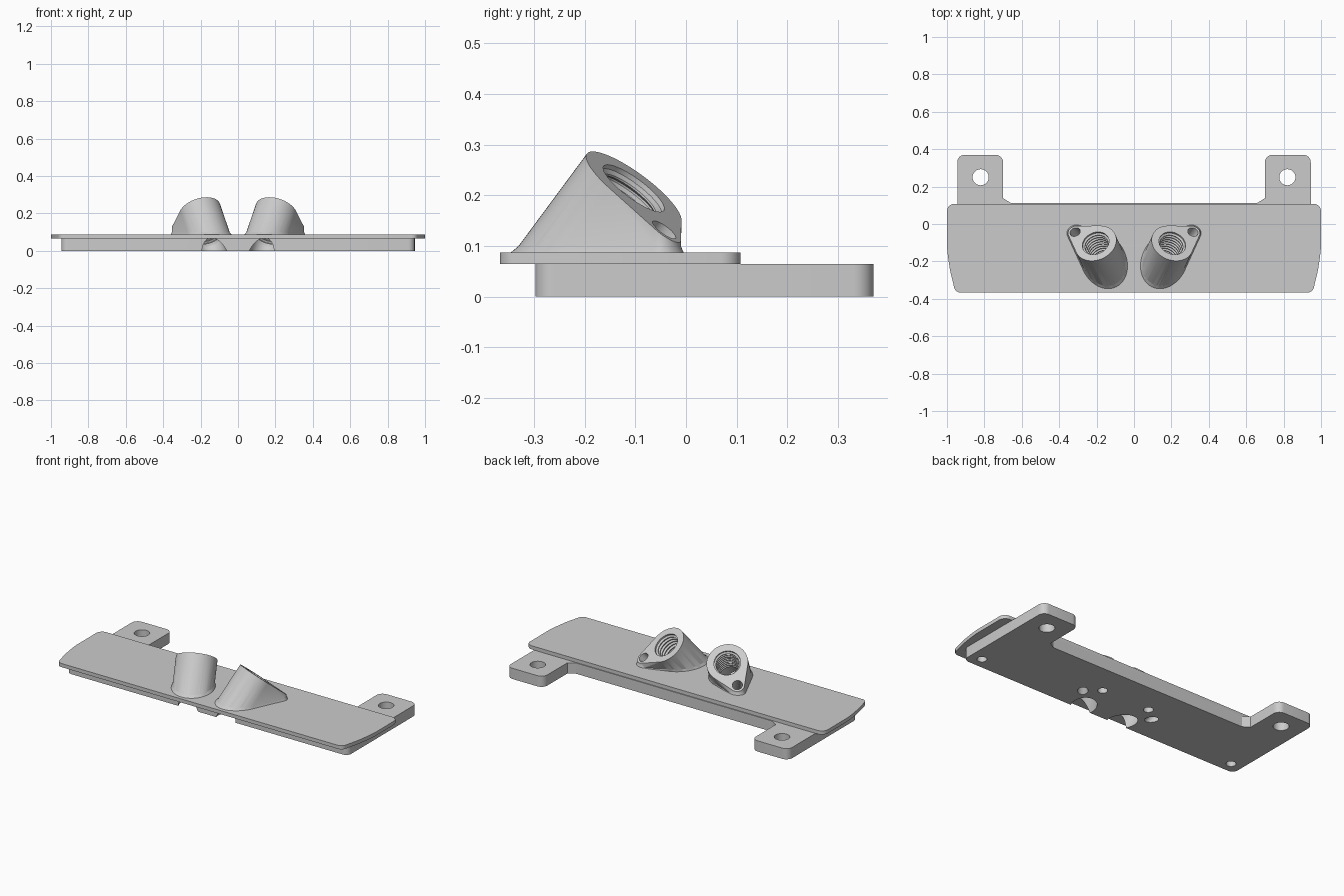
import bpy, bmesh, math
from mathutils import Vector

if "Cube" in bpy.data.objects:
    bpy.data.objects.remove(bpy.data.objects["Cube"])

grey = bpy.data.materials.new("plain_grey")
grey.use_nodes = True
grey.diffuse_color = (0.6, 0.6, 0.6, 1)
grey.node_tree.nodes["Principled BSDF"].inputs["Base Color"].default_value = (0.6, 0.6, 0.6, 1)


def finish(bm, name):
    bmesh.ops.recalc_face_normals(bm, faces=bm.faces)
    mesh = bpy.data.meshes.new(name)
    bm.to_mesh(mesh)
    bm.free()
    mesh.materials.append(grey)
    obj = bpy.data.objects.new(name, mesh)
    bpy.context.collection.objects.link(obj)
    return obj


def rounded(corners, steps=8):
    """Outline from (x, y, radius) corners, each rounded by an arc."""
    out = []
    for i, (x, y, r) in enumerate(corners):
        p = Vector((x, y))
        if r == 0:
            out.append(p)
            continue
        a = (Vector(corners[i - 1][:2]) - p).normalized()
        b = (Vector(corners[(i + 1) % len(corners)][:2]) - p).normalized()
        half = a.angle(b) / 2
        centre = p + (a + b).normalized() * (r / math.sin(half))
        start = p + a * (r / math.tan(half)) - centre
        end = p + b * (r / math.tan(half)) - centre
        for k in range(steps + 1):
            w = (math.pi - 2 * half) * k / steps
            out.append(centre + (start * math.sin(math.pi - 2 * half - w) + end * math.sin(w))
                       / math.sin(2 * half))
    return out


def plate(name, half, z0, z1):
    """Extrude an outline given by its +x half, listed from back to front."""
    full = half + [(-x, y, r) for x, y, r in reversed(half)]
    bm = bmesh.new()
    face = bm.faces.new([bm.verts.new((p.x, p.y, z0)) for p in rounded(full)])
    ext = bmesh.ops.extrude_face_region(bm, geom=[face])["geom"]
    bmesh.ops.translate(bm, vec=(0, 0, z1 - z0),
                        verts=[g for g in ext if isinstance(g, bmesh.types.BMVert)])
    return finish(bm, name)


def lathe(name, profile, origin, axis, sides=40):
    """Closed solid of revolution; profile is (radius, distance along axis)."""
    rot = Vector(axis).to_track_quat("Z", "Y")
    bm = bmesh.new()
    rings = []
    for r, t in profile:
        ring = []
        for k in range(sides):
            w = math.tau * k / sides
            ring.append(bm.verts.new(Vector(origin) + rot @ Vector((r * math.cos(w), r * math.sin(w), t))))
        rings.append(ring)
    for lo, hi in zip(rings, rings[1:]):
        for k in range(sides):
            n = (k + 1) % sides
            bm.faces.new((lo[k], lo[n], hi[n], hi[k]))
    bm.faces.new(rings[0])
    bm.faces.new(rings[-1])
    return finish(bm, name)


def hull(name, points):
    bm = bmesh.new()
    for p in points:
        bm.verts.new(p)
    res = bmesh.ops.convex_hull(bm, input=bm.verts)
    loose = {g for g in res["geom_interior"] + res["geom_unused"] if isinstance(g, bmesh.types.BMVert)}
    bmesh.ops.delete(bm, geom=[v for v in loose if v.is_valid], context="VERTS")
    bmesh.ops.dissolve_limit(bm, angle_limit=0.01, verts=bm.verts, edges=bm.edges)
    return finish(bm, name)


def boolean(obj, other, operation):
    mod = obj.modifiers.new(operation.lower(), "BOOLEAN")
    mod.operation, mod.object, mod.solver = operation, other, "EXACT"
    bpy.context.view_layer.objects.active = obj
    bpy.ops.object.modifier_apply(modifier=mod.name)


def circle(centre, r, u, v, n=64):
    return [centre + r * (u * math.cos(math.tau * k / n) + v * math.sin(math.tau * k / n))
            for k in range(n)]


# Lower plate with two mounting tabs, and the wider cover plate above it
base = plate("base_plate", [(0.66, 0.113, 0), (0.70, 0.138, 0), (0.70, 0.37, 0.04),
                            (0.945, 0.37, 0.04), (0.945, -0.297, 0.035)], 0, 0.065)
cover = plate("cover_plate", [(1.0, 0.108, 0.04), (1.0, -0.12, 0), (0.994, -0.18, 0),
                              (0.983, -0.25, 0), (0.955, -0.367, 0.035)], 0.065, 0.087)

cutters, bosses = [], []
X, Y, Z = Vector((1, 0, 0)), Vector((0, 1, 0)), Vector((0, 0, 1))

for side, s in (("left", 1), ("right", -1)):
    # Mounting hole in the tab, blind screw holes in the underside
    for x, y, r, top in ((0.82, 0.25, 0.043, 0.1), (0.872, -0.23, 0.027, 0.05), (0.16, -0.071, 0.027, 0.05)):
        hole = lathe("hole_cutter", [(r, -0.05), (r, top)], (s * x, y, 0), Z)
        boolean(base, hole, "DIFFERENCE")
        cutters.append(hole)

    # Slanted teardrop boss
    slope = Vector((s * 0.34, 0.74, 1))
    axis = slope.normalized()
    centre = Vector((s * 0.205, -0.103, 0.214))
    tip = Vector((s * 0.315, -0.043, 0))
    tip.z = (centre - tip).dot(slope)
    u = (tip - centre).normalized()
    v = axis.cross(u)
    ring, nose = circle(centre, 0.115, u, v), circle(tip, 0.04, u, v, 40)

    def footprint(z):
        return ([p - slope * (p.z - z) for p in ring] + [Vector((p.x, p.y, z)) for p in nose])

    boss = hull(side + "_boss", ring + nose + footprint(0.08))
    # Flared foot where the boss meets the cover
    flare = [q for p in footprint(0.08) for q in circle(p, 0.009, X, Y, 12)]
    foot = hull("foot_helper", footprint(0.1) + flare)
    boolean(boss, foot, "UNION")
    cutters.append(foot)

    # Threaded bore running out through the underside
    profile = [(0.07, -0.42), (0.07, -0.19)]
    for k in range(9):
        t = -0.18 + 0.02 * k
        profile += [(0.064, t), (0.064, t + 0.004), (0.074, t + 0.010), (0.074, t + 0.014)]
    profile += [(0.072, 0.06)]
    bore = lathe("bore_cutter", profile, centre, axis)
    # Narrow channel through the nose of the teardrop
    exit_point = Vector((s * 0.24, -0.141, 0))
    channel = lathe("channel_cutter", [(0.028, -0.25), (0.028, 0.06)], tip, tip - exit_point)
    for cut in (bore, channel):
        for part in (boss, cover, base):
            boolean(part, cut, "DIFFERENCE")
        cutters.append(cut)
    bosses.append(boss)

for c in cutters:
    bpy.data.objects.remove(c)

for part in [base, cover] + bosses:
    bpy.ops.object.select_all(action="DESELECT")
    part.select_set(True)
    bpy.context.view_layer.objects.active = part
    bpy.ops.object.shade_smooth_by_angle(angle=math.radians(28))
